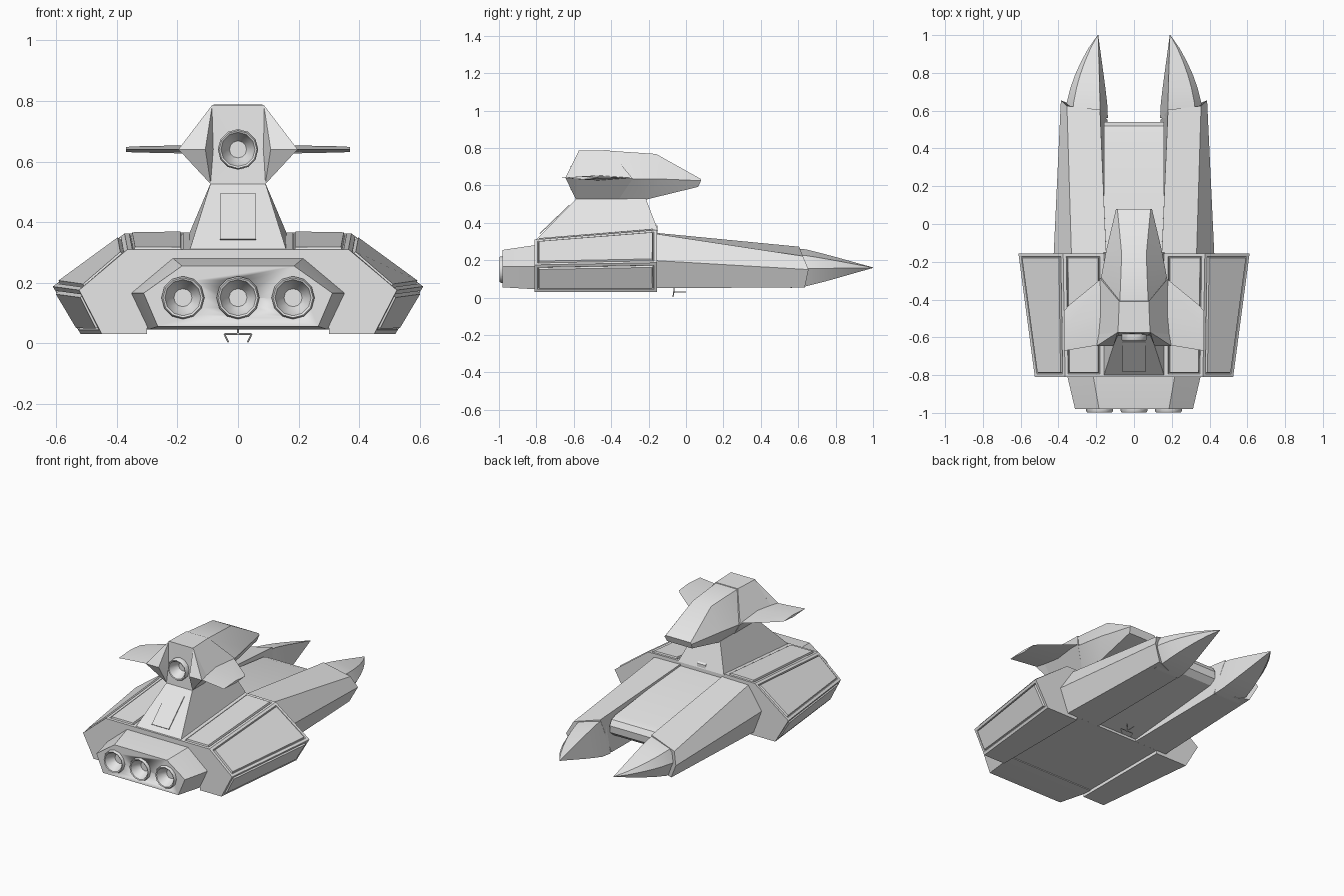
import bpy, bmesh
from math import cos, sin, pi
from mathutils import Vector

if "Cube" in bpy.data.objects:
    bpy.data.objects.remove(bpy.data.objects["Cube"], do_unlink=True)

grey = bpy.data.materials.new("hull grey")
grey.use_nodes = True
grey.diffuse_color = (0.8, 0.8, 0.8, 1)
grey.node_tree.nodes["Principled BSDF"].inputs["Base Color"].default_value = (0.8, 0.8, 0.8, 1)


def finish(name, bm, mirror=False):
    """Turn a bmesh into a shaded object, optionally mirrored in x."""
    bmesh.ops.recalc_face_normals(bm, faces=bm.faces)
    mesh = bpy.data.meshes.new(name)
    bm.to_mesh(mesh)
    bm.free()
    mesh.materials.append(grey)
    obj = bpy.data.objects.new(name, mesh)
    bpy.context.collection.objects.link(obj)
    if mirror:
        obj.modifiers.new("mirror", "MIRROR")
    bpy.ops.object.select_all(action="DESELECT")
    obj.select_set(True)
    bpy.context.view_layer.objects.active = obj
    bpy.ops.object.shade_smooth_by_angle(angle=0.5)
    return obj


def loft(rings):
    """Skin a list of equal rings and cap both ends."""
    bm = bmesh.new()
    rows = [[bm.verts.new(p) for p in ring] for ring in rings]
    n = len(rows[0])
    for a, b in zip(rows, rows[1:]):
        for i in range(n):
            j = (i + 1) % n
            bm.faces.new((a[i], a[j], b[j], b[i]))
    bm.faces.new(rows[0])
    bm.faces.new(rows[-1])
    bmesh.ops.recalc_face_normals(bm, faces=bm.faces)
    return bm


def sym(half):
    """Complete a half ring with its mirror image."""
    return list(half) + [(-x, y, z) for x, y, z in reversed(half)]


def at(y, pts):
    return [(x, y, z) for x, z in pts]


def circle(r, x, y, z, n=12):
    return [(x + r * cos(2 * pi * i / n), y, z + r * sin(2 * pi * i / n)) for i in range(n)]


def inset(bm, faces, thickness, depth):
    bmesh.ops.inset_individual(bm, faces=faces, thickness=thickness, depth=depth,
                               use_even_offset=True)


# Wide hull with raised panels separated by grooves
bm = loft([
    sym(at(-0.81, [(0.165, 0.31), (0.365, 0.31), (0.525, 0.175), (0.45, 0.03), (0.30, 0.03), (0.30, 0.05)])),
    sym(at(-0.155, [(0.165, 0.365), (0.375, 0.362), (0.612, 0.187), (0.52, 0.03), (0.30, 0.03), (0.30, 0.05)])),
])
panels = [f for f in bm.faces if abs(f.normal.y) < 0.5 and f.normal.z > -0.7
          and abs(f.calc_center_median().x) > 0.2 and f.calc_area() > 0.03]
inset(bm, panels, 0.016, 0)
inset(bm, panels, 0.005, -0.008)
inset(bm, panels, 0.004, 0.014)
finish("hull", bm)

# Engine block with three recessed nozzles
block = finish("engine_block", loft([
    sym(at(-0.75, [(0.22, 0.283), (0.358, 0.165), (0.30, 0.045)])),
    sym(at(-0.81, [(0.215, 0.28), (0.352, 0.165), (0.295, 0.045)])),
    sym(at(-0.98, [(0.185, 0.255), (0.312, 0.165), (0.265, 0.055)])),
]))


def nozzle(name, r, x, y, z, base):
    profile = [(r * 0.9, 0.06), (r, base), (r, -0.004), (r * 0.93, -0.013),
               (r * 0.84, -0.01), (r * 0.72, 0.015), (r * 0.42, 0.05)]
    finish(name, loft([circle(q, x, y + d, z) for q, d in profile]))


def bore(target, r, x, y, z):
    cutter = finish(target.name + "_cutter", loft([circle(r, x, y - 0.1, z), circle(r, x, y + 0.058, z)]))
    cutter.hide_render = True
    cutter.hide_set(True)
    cut = target.modifiers.new("bore", "BOOLEAN")
    cut.operation = "DIFFERENCE"
    cut.solver = "EXACT"
    cut.object = cutter


for side, x in (("right", -0.182), ("centre", 0), ("left", 0.182)):
    bore(block, 0.066, x, -0.985, 0.15)
    nozzle(side + "_nozzle", 0.071, x, -0.985, 0.15, 0.015)

# Tapered neck with a plate on its sloping rear
finish("neck", loft([
    [(0.162, -0.81, 0.30), (0.162, -0.15, 0.36), (-0.162, -0.15, 0.36), (-0.162, -0.81, 0.30)],
    [(0.09, -0.585, 0.53), (0.09, -0.215, 0.53), (-0.09, -0.215, 0.53), (-0.09, -0.585, 0.53)],
]))
plate = [(0.06, -0.779, 0.34), (0.06, -0.623, 0.49), (-0.06, -0.623, 0.49), (-0.06, -0.779, 0.34)]
finish("neck_plate", loft([plate, [(x, y - 0.004, z + 0.004) for x, y, z in plate]]))

# Small latch in front of the neck
finish("neck_latch", loft([
    sym(at(-0.2, [(0.03, 0.42), (0.03, 0.34)])),
    sym(at(-0.152, [(0.03, 0.385), (0.03, 0.34)])),
]))

# Upper pod: rear body and canopy meeting at a slanted seam
seam = [(0.078, -0.41, 0.788), (0.182, -0.285, 0.636), (0.09, -0.36, 0.525)]
body = finish("pod_body", loft([
    sym([(0.085, -0.575, 0.787), (0.19, -0.59, 0.64), (0.09, -0.59, 0.525)]),
    sym(seam),
]))
finish("canopy", loft([
    sym([(x * 0.96, y - 0.01, z - 0.003) for x, y, z in seam]),
    sym([(x * 0.96, y, z - 0.003) for x, y, z in seam]),
    sym([(0.065, -0.16, 0.768), (0.145, -0.13, 0.634), (0.085, -0.21, 0.525)]),
    sym([(0.088, 0.08, 0.634), (0.095, 0.08, 0.625), (0.088, 0.065, 0.592)]),
]))

# Cheeks projecting either side of the pod exhaust
bm = bmesh.new()
for p in [(0.085, -0.572, 0.787), (0.197, -0.645, 0.64), (0.19, -0.585, 0.64),
          (0.09, -0.588, 0.525), (0.108, -0.645, 0.64), (0.078, -0.575, 0.64)]:
    bm.verts.new(p)
bmesh.ops.convex_hull(bm, input=bm.verts)
finish("pod_cheek", bm, mirror=True)
bore(body, 0.062, 0, -0.605, 0.64)
nozzle("pod_exhaust", 0.067, 0, -0.605, 0.64, 0.03)

# Thin swept winglets
finish("winglet", loft([
    [(0.15, -0.27, 0.64), (0.15, -0.46, 0.654), (0.15, -0.635, 0.64), (0.15, -0.46, 0.626)],
    [(0.345, -0.43, 0.64), (0.345, -0.54, 0.65), (0.345, -0.667, 0.64), (0.345, -0.54, 0.63)],
    [(0.37, -0.46, 0.64), (0.37, -0.55, 0.648), (0.37, -0.673, 0.64), (0.37, -0.55, 0.632)],
]), mirror=True)

# Long forward prongs
finish("prong", loft([
    at(-0.2, [(0.145, 0.35), (0.33, 0.347), (0.427, 0.2), (0.37, 0.05), (0.14, 0.05)]),
    [(0.18, 0.605, 0.272), (0.355, 0.625, 0.222), (0.387, 0.655, 0.15),
     (0.34, 0.635, 0.055), (0.14, 0.55, 0.055)],
]), mirror=True)

# Pointed prong tips, outer side curved
tip_section = [(0.18, 0.258), (0.32, 0.225), (0.357, 0.155), (0.31, 0.06), (0.142, 0.06)]
rings = []
for y, sx, sz in [(0.56, 1.05, 1.08), (0.64, 1, 1), (0.72, 0.88, 0.80), (0.79, 0.73, 0.61),
                  (0.86, 0.54, 0.41), (0.93, 0.31, 0.21), (1, 0.015, 0.015)]:
    ring = []
    for x, z in tip_section:
        k = sx if x > 0.19 else sz
        ring.append((0.19 + (x - 0.19) * k, y, 0.16 + (z - 0.16) * sz))
    rings.append(ring)
finish("prong_tip", loft(rings), mirror=True)

# Deck between the prongs with a rounded end
profile = [(-0.2, 0.34), (0.48, 0.262), (0.52, 0.248), (0.54, 0.215),
           (0.535, 0.17), (0.5, 0.14), (-0.2, 0.06)]
finish("deck", loft([[(x, y, z) for y, z in profile] for x in (-0.16, 0.16)]))


# Small probe under the deck
def rod(name, a, b, r=0.003, mirror=False):
    a, b = Vector(a), Vector(b)
    bm = bmesh.new()
    turn = (b - a).to_track_quat("Z", "Y").to_matrix().to_4x4()
    turn.translation = (a + b) / 2
    bmesh.ops.create_cone(bm, cap_ends=True, segments=6, radius1=r, radius2=r,
                          depth=(b - a).length, matrix=turn)
    finish(name, bm, mirror)


rod("probe_leg", (0.045, -0.065, 0.03), (0.032, -0.07, 0.003), mirror=True)
rod("probe_bar", (0, -0.07, 0.03), (0, 0, 0.03))
rod("probe_stem", (0, -0.065, 0.03), (0, -0.065, 0.085))
rod("probe_cross", (-0.045, -0.065, 0.03), (0.045, -0.065, 0.03))
